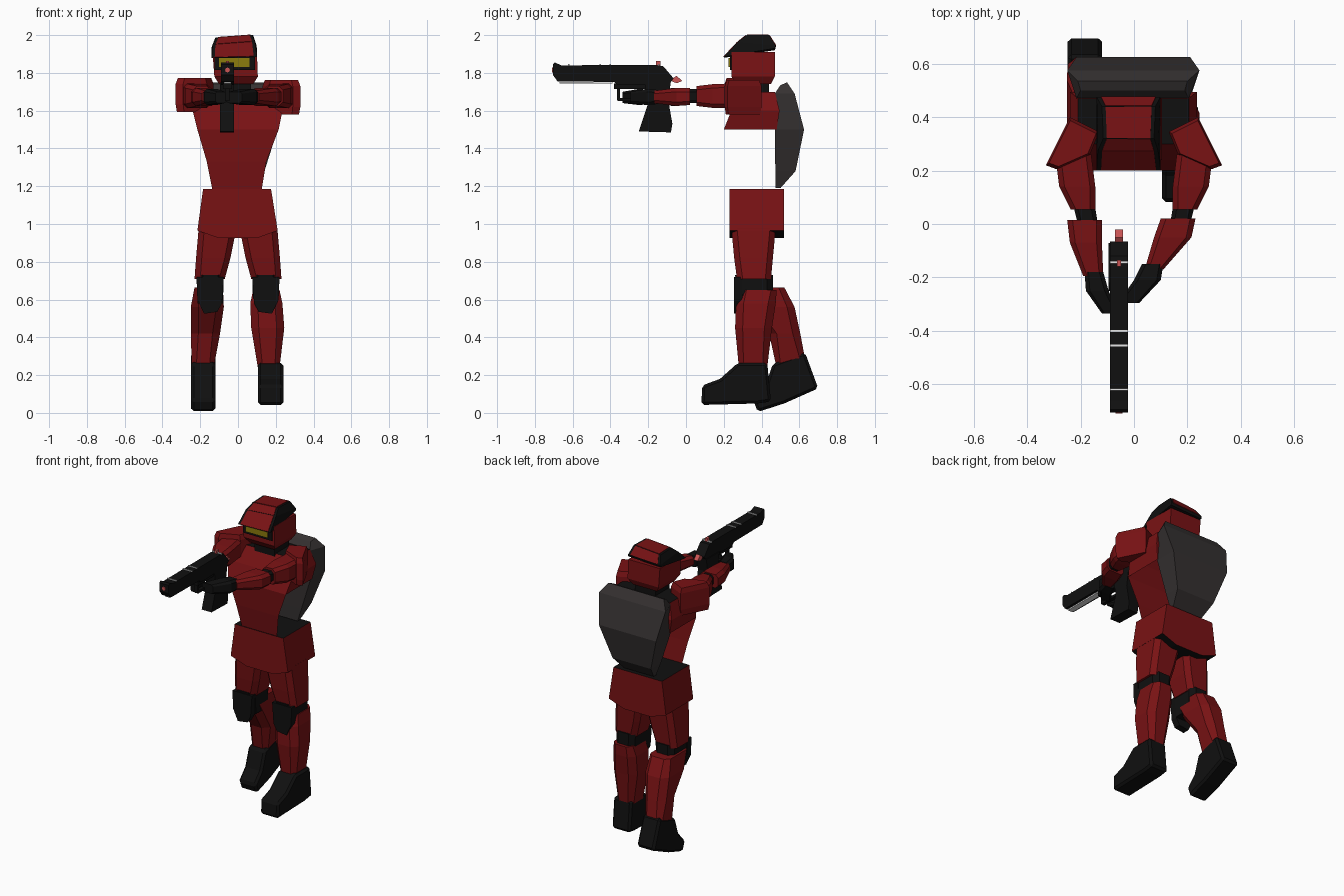
import bpy, bmesh, math
from mathutils import Vector

if "Cube" in bpy.data.objects:
    bpy.data.objects.remove(bpy.data.objects["Cube"])


def material(name, r, g, b):
    m = bpy.data.materials.new(name)
    m.diffuse_color = (r, g, b, 1)
    m.use_nodes = True
    m.node_tree.nodes["Principled BSDF"].inputs["Base Color"].default_value = m.diffuse_color
    return m


RED = material("armour_red", 0.19, 0.006, 0.007)
BLACK = material("suit_black", 0.005, 0.005, 0.005)
GREY = material("pack_grey", 0.036, 0.031, 0.031)
GOLD = material("visor_gold", 0.26, 0.2, 0.004)
PINK = material("sight_pink", 0.6, 0.09, 0.09)
WHITE = material("trim_white", 0.8, 0.8, 0.8)


def loft(name, rings, mats, start=True, end=True, closed=True, rule=None):
    """Skin a list of equal point rings; rule(normal, centre) picks the material."""
    bm = bmesh.new()
    vs = [[bm.verts.new(p) for p in ring] for ring in rings]
    n = len(rings[0])
    for a, b in zip(vs, vs[1:]):
        for i in range(n if closed else n - 1):
            j = (i + 1) % n
            bm.faces.new((a[i], a[j], b[j], b[i]))
    if closed and start:
        bm.faces.new(vs[0][::-1])
    if closed and end:
        bm.faces.new(vs[-1])
    if closed:
        bmesh.ops.recalc_face_normals(bm, faces=bm.faces[:])
    bm.normal_update()
    if rule:
        for f in bm.faces:
            f.material_index = rule(f.normal, f.calc_center_median())
    me = bpy.data.meshes.new(name)
    bm.to_mesh(me)
    bm.free()
    for m in (mats if isinstance(mats, list) else [mats]):
        me.materials.append(m)
    ob = bpy.data.objects.new(name, me)
    bpy.context.collection.objects.link(ob)
    return ob


def section(a0, a1, b0, b1, ch):
    """Rectangle outline, with cut corners when ch > 0."""
    if ch == 0:
        return [(a0, b0), (a1, b0), (a1, b1), (a0, b1)]
    return [(a0 + ch, b0), (a1 - ch, b0), (a1, b0 + ch), (a1, b1 - ch),
            (a1 - ch, b1), (a0 + ch, b1), (a0, b1 - ch), (a0, b0 + ch)]


def level(x0, x1, y0, y1, z, ch=0.0):
    return [(a, b, z) for a, b in section(x0, x1, y0, y1, ch)]


def slice_y(x0, x1, z0, z1, y, ch=0.0):
    return [(a, y, b) for a, b in section(x0, x1, z0, z1, ch)]


def side_prism(name, profile, x0, x1, mat):
    return loft(name, [[(x, y, z) for y, z in profile] for x in (x0, x1)], mat)


def box(name, x0, x1, y0, y1, z0, z1, mat):
    return loft(name, [level(x0, x1, y0, y1, z0), level(x0, x1, y0, y1, z1)], mat)


def flip(ring, s):
    return [(p[0] * s, p[1], p[2]) for p in ring]


# helmet: red cheeks, black sloped crown with red front, top and back
loft("helmet_lower", [level(-.10, .08, .27, .45, 1.74), level(-.125, .105, .24, .47, 1.78),
                      level(-.135, .10, .24, .47, 1.91)], RED)
crown = [[(-.14, .20, 1.88), (.10, .20, 1.885), (.10, .47, 1.93), (-.14, .47, 1.92)],
         [(-.135, .275, 1.95), (.09, .275, 1.965), (.098, .475, 1.945), (-.14, .475, 1.935)],
         [(-.115, .32, 1.987), (.075, .32, 2.0), (.08, .44, 2.0), (-.12, .44, 1.987)]]
loft("helmet_crown", crown, BLACK)


def panel(name, a, b, c, d, lift, mat):
    """Thin plate inset across a quad."""
    q = [Vector(p) for p in (a, b, c, d)]
    mid = sum(q, Vector()) / 4
    q = [mid + (p - mid) * Vector((.86, .96, .96)) for p in q]
    nrm = (q[1] - q[0]).cross(q[3] - q[0]).normalized()
    nrm *= lift
    loft(name, [[p - nrm * .2 for p in q], [p + nrm for p in q]], mat)


for k, nm in enumerate(("brow_panel", "forehead_panel")):
    panel(nm, crown[k][0], crown[k][1], crown[k + 1][1], crown[k + 1][0], .003, RED)
panel("top_panel", *crown[2], .003, RED)
panel("back_panel", crown[1][2], crown[1][3], crown[2][3], crown[2][2], .003, RED)
box("visor_frame", -.125, .09, .232, .25, 1.815, 1.89, BLACK)
box("visor", -.10, .06, .225, .24, 1.83, 1.88, GOLD)
box("neck", -.08, .07, .29, .44, 1.66, 1.77, BLACK)

# chest shell, open underneath, with a single front plate down to the waist
loft("chest", [level(-.215, .215, .20, .48, 1.50), level(-.24, .235, .24, .495, 1.60),
               level(-.21, .205, .30, .47, 1.70)], [RED, BLACK], start=False,
     rule=lambda n, c: 1 if n.z > .7 else 0)
loft("belly_plate", [[(-.135, .235, 1.18), (0, .235, 1.18), (.125, .235, 1.18)],
                     [(-.165, .215, 1.33), (0, .215, 1.33), (.15, .215, 1.33)],
                     [(-.215, .20, 1.50), (0, .20, 1.50), (.215, .20, 1.50)]],
     RED, closed=False)

# backpack: faceted shell
loft("backpack", [level(-.11, .11, .475, .50, 1.19), level(-.145, .14, .473, .58, 1.28),
                  level(-.215, .21, .47, .625, 1.50),
                  [(-.215, .47, 1.69), (.205, .47, 1.69), (.245, .575, 1.69), (-.25, .575, 1.69)],
                  [(-.20, .50, 1.735), (.19, .50, 1.735), (.20, .535, 1.75), (-.21, .535, 1.75)]], GREY)

# pelvis: red skirt, black top and underside
loft("pelvis", [level(-.10, .10, .23, .52, .925), level(-.215, .21, .23, .52, .965),
                level(-.185, .175, .23, .52, 1.185)], [RED, BLACK],
     rule=lambda n, c: 1 if abs(n.z) > .6 else 0)

# thighs, knees and knee pads, mirrored
for s, side in ((-1, "left"), (1, "right")):
    loft(side + "_thigh", [flip(r, s) for r in (
        level(.07, .23, .27, .45, .71, .03), level(.04, .222, .255, .46, .82, .03),
        level(.008, .208, .24, .475, .98, .03))], RED)
    loft(side + "_knee", [flip(r, s) for r in (
        level(.08, .215, .275, .46, .58, .03), level(.075, .215, .26, .46, .73, .03))], BLACK)
    pad = [(.075, .72), (.22, .72), (.215, .60), (.18, .525), (.11, .535), (.085, .58)]
    loft(side + "_knee_pad", [[(x * s, y, z) for x, z in pad] for y in (.255, .30)], BLACK)

# shins: right planted, left trailing backwards
loft("right_shin", [level(.105, .22, .28, .43, .24, .025), level(.07, .245, .26, .455, .45, .04),
                    level(.065, .235, .265, .475, .58, .04), level(.08, .22, .29, .48, .65, .03)], RED)
loft("left_shin", [level(-.245, -.125, .475, .635, .26, .025), level(-.25, -.095, .44, .605, .42, .04),
                   level(-.25, -.075, .34, .575, .56, .04), level(-.23, -.08, .29, .52, .665, .03)], RED)

# boots
boots = {
    "right_boot": ((.105, .24), [(.275, .265), (.43, .265), (.45, .06), (.38, .05), (.082, .042),
                                 (.085, .145), (.18, .18)]),
    "left_boot": ((-.248, -.12), [(.46, .26), (.63, .32), (.70, .13), (.52, .05), (.38, .005),
                                  (.355, .07), (.42, .14)])}
for nm, ((x0, x1), prof) in boots.items():
    ob = side_prism(nm, prof, x0, x1, BLACK)
    bev = ob.modifiers.new("chamfer", 'BEVEL')
    bev.width, bev.segments = .014, 1

# shoulder guards and upper arms, mirrored
guard = [(.33, .22), (.24, .40), (.13, .345), (.165, .26), (.29, .205)]
for s, side, dz in ((-1, "left", .012), (1, "right", 0)):
    mid = Vector((.23, .29))
    rings = []
    for z, k in ((1.58, .93), (1.62, 1), (1.73, 1), (1.762, .88)):
        rings.append([(s * (mid.x + (x - mid.x) * k), mid.y + (y - mid.y) * k, z + dz) for x, y in guard])
    loft(side + "_shoulder_guard", rings, RED)
    loft(side + "_upper_arm", [flip(r, s) for r in (
        slice_y(.16, .295, 1.615, 1.745, .26, .02), slice_y(.145, .28, 1.615, 1.74, .14, .02),
        slice_y(.145, .237, 1.625, 1.73, .055, .02))], RED)
    loft(side + "_elbow", [flip(r, s) for r in (
        slice_y(.145, .225, 1.64, 1.715, .06, .015), slice_y(.135, .21, 1.64, 1.715, .0, .015))], BLACK)

# forearms and hands reaching to the gun
loft("left_forearm", [slice_y(-.25, -.12, 1.63, 1.72, .015, .02), slice_y(-.24, -.12, 1.625, 1.72, -.07, .02),
                      slice_y(-.19, -.115, 1.64, 1.705, -.195, .015)], RED)
loft("right_forearm", [slice_y(.10, .23, 1.63, 1.72, .02, .02), slice_y(.075, .215, 1.625, 1.72, -.05, .02),
                       slice_y(.04, .11, 1.64, 1.705, -.17, .015)], RED)
loft("left_hand", [slice_y(-.185, -.115, 1.635, 1.71, -.18, .015), slice_y(-.18, -.095, 1.63, 1.715, -.25, .015),
                   slice_y(-.12, -.06, 1.64, 1.70, -.335, .01)], BLACK)
loft("right_hand", [slice_y(.03, .11, 1.635, 1.71, -.15, .015), slice_y(.0, .10, 1.63, 1.715, -.21, .015),
                    slice_y(-.06, .02, 1.64, 1.70, -.295, .01)], BLACK)

# pistol
side_prism("gun_slide", [(-.705, 1.845), (-.695, 1.855), (-.66, 1.84), (-.16, 1.842), (-.12, 1.835), (-.065, 1.77),
                         (-.09, 1.74), (-.36, 1.735), (-.38, 1.752), (-.68, 1.755), (-.705, 1.79)],
           -.09, -.022, BLACK)
side_prism("gun_grip", [(-.22, 1.75), (-.20, 1.64), (-.25, 1.49), (-.08, 1.485), (-.072, 1.53),
                        (-.095, 1.66), (-.08, 1.75)], -.095, -.022, BLACK)
box("gun_frame", -.08, -.032, -.38, -.10, 1.715, 1.745, BLACK)
box("trigger_guard", -.068, -.044, -.36, -.20, 1.652, 1.668, BLACK)
box("guard_post", -.068, -.044, -.365, -.35, 1.655, 1.73, BLACK)
box("under_rail", -.075, -.037, -.67, -.39, 1.744, 1.752, WHITE)
for i, y in enumerate((-.143, -.40, -.455, -.62)):
    box("slide_stripe_%d" % (i + 1), -.09, -.022, y - .004, y + .004, 1.838, 1.846, WHITE)
box("rear_sight", -.064, -.048, -.16, -.135, 1.84, 1.862, PINK)
side_prism("hammer", [(-.085, 1.76), (-.05, 1.785), (-.02, 1.757), (-.05, 1.745)], -.072, -.042, PINK)
muzzle = [(-.056 + .013 * math.cos(a * math.pi / 4), 1.815 + .013 * math.sin(a * math.pi / 4)) for a in range(8)]
loft("muzzle_mark", [[(x, y, z) for x, z in muzzle] for y in (-.709, -.702)], PINK)
